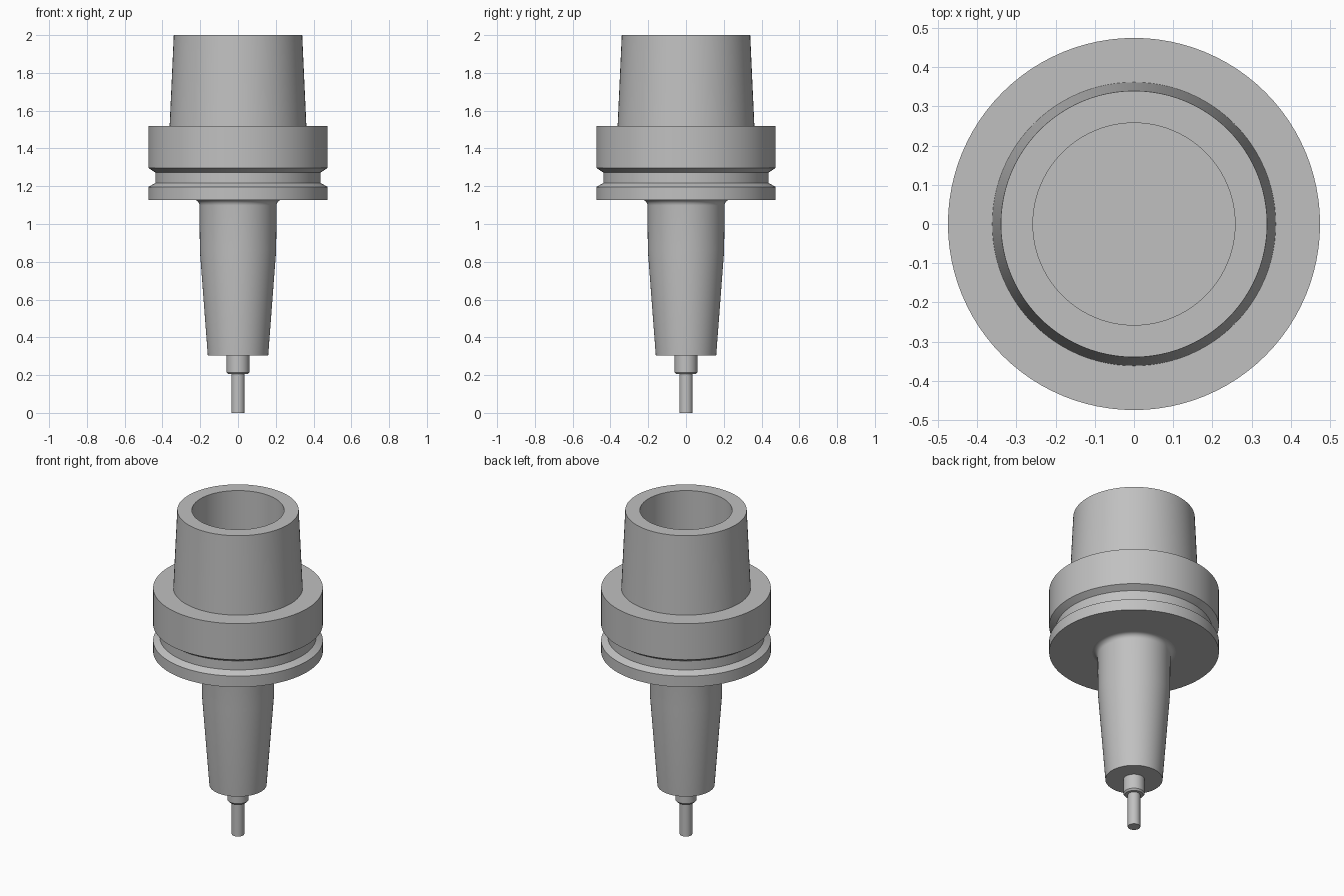
import bpy, bmesh
from math import sin, cos, pi, radians

if "Cube" in bpy.data.objects:
    bpy.data.objects.remove(bpy.data.objects["Cube"], do_unlink=True)

SEGMENTS = 96

steel = bpy.data.materials.new("brushed grey steel")
steel.use_nodes = True
GREY = (0.53, 0.53, 0.53, 1)
steel.diffuse_color = GREY
steel.node_tree.nodes["Principled BSDF"].inputs["Base Color"].default_value = GREY


def lathe(name, profile):
    """Turn a (radius, height) profile, listed bottom-out-up, around z."""
    bm = bmesh.new()
    rings = []
    for r, z in profile:
        if r == 0:
            rings.append([bm.verts.new((0, 0, z))] * SEGMENTS)
        else:
            angles = [2 * pi * j / SEGMENTS for j in range(SEGMENTS)]
            rings.append([bm.verts.new((r * cos(a), r * sin(a), z)) for a in angles])
    for low, high in zip(rings, rings[1:]):
        for j in range(SEGMENTS):
            k = (j + 1) % SEGMENTS
            corners = dict.fromkeys((low[j], low[k], high[k], high[j]))
            bm.faces.new(list(corners))
    mesh = bpy.data.meshes.new(name)
    bm.to_mesh(mesh)
    bm.free()
    mesh.materials.append(steel)
    mesh.shade_smooth()
    mesh.set_sharp_from_angle(angle=radians(25))
    obj = bpy.data.objects.new(name, mesh)
    bpy.context.collection.objects.link(obj)
    return obj


# Thin cutting pin and its thicker collar
lathe("cutting_pin", [(0, 0), (0.035, 0), (0.035, 0.205)])
lathe("pin_collar", [(0.035, 0.205), (0.052, 0.205), (0.06, 0.215), (0.06, 0.305)])

# Tapered nose with a fillet running into the flange
FILLET = 0.03
fillet = [(0.204 + FILLET * (1 - cos(t)), 1.098 + FILLET * sin(t))
          for t in (pi / 2 * i / 6 for i in range(7))]
lathe("tapered_nose", [(0.06, 0.305), (0.16, 0.305), (0.202, 0.86)] + fillet)

# Flange with gripper groove
lathe("grooved_flange", [(0.234, 1.128), (0.475, 1.128), (0.475, 1.196),
                         (0.438, 1.217), (0.438, 1.273), (0.475, 1.297),
                         (0.475, 1.52), (0.362, 1.52)])

# Hollow taper shank with a blind bore
lathe("hollow_taper_shank", [(0.362, 1.52), (0.34, 2), (0.258, 2),
                             (0.258, 1.5), (0, 1.5)])
